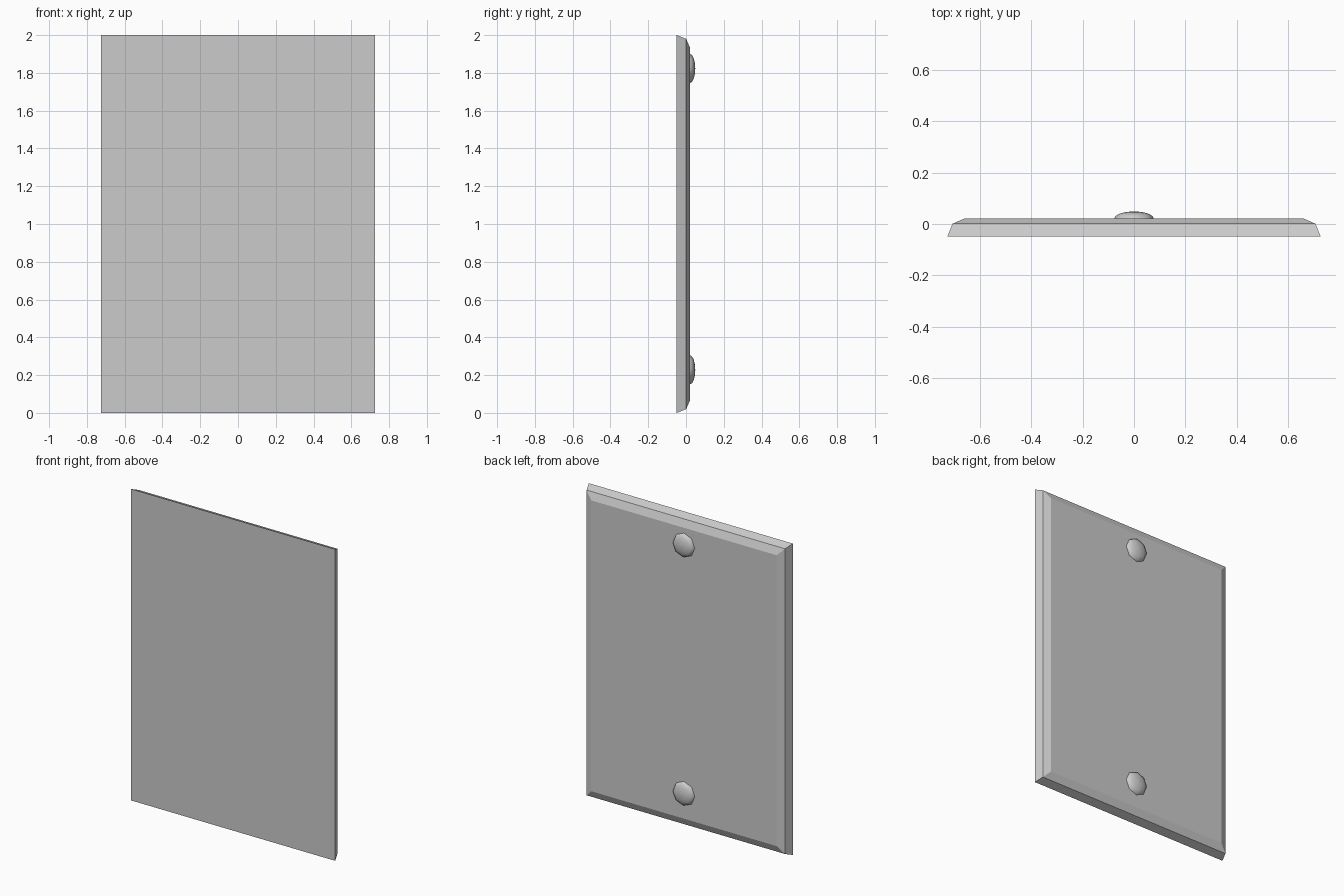
import bpy, bmesh
from math import sin, cos, pi

if "Cube" in bpy.data.objects:
    bpy.data.objects.remove(bpy.data.objects["Cube"])


def loft(name, rings, smooth=False):
    """Join equal-length rings, listed front to back, and cap both ends."""
    bm = bmesh.new()
    loops = [[bm.verts.new(p) for p in ring] for ring in rings]
    n = len(loops[0])
    for a, b in zip(loops, loops[1:]):
        for i in range(n):
            j = (i + 1) % n
            bm.faces.new((a[i], a[j], b[j], b[i]))
    bm.faces.new(loops[0])
    bm.faces.new(loops[-1])
    bmesh.ops.recalc_face_normals(bm, faces=bm.faces[:])
    me = bpy.data.meshes.new(name)
    bm.to_mesh(me)
    bm.free()
    ob = bpy.data.objects.new(name, me)
    bpy.context.collection.objects.link(ob)
    if smooth:
        bpy.ops.object.select_all(action='DESELECT')
        ob.select_set(True)
        bpy.context.view_layer.objects.active = ob
        bpy.ops.object.shade_smooth_by_angle(angle=0.7)
    return ob


# Rectangular panel with two sloped steps behind the flat front
def rectangle(y, inset):
    x, lo, hi = 0.725 - inset, inset, 2 - inset
    return [(-x, y, lo), (x, y, lo), (x, y, hi), (-x, y, hi)]


loft("panel", [rectangle(-0.049, 0), rectangle(0.001, 0.02), rectangle(0.021, 0.066)])


# Eight-sided domed studs on the back
def dome_ring(z, t, radius=0.077, height=0.028):
    r, y = radius * cos(t), 0.021 + height * sin(t)
    return [(r * cos(i * pi / 4), y, z + r * sin(i * pi / 4)) for i in range(8)]


for label, z in (("lower", 0.228), ("upper", 1.823)):
    angles = [0, pi / 8, pi / 4, 3 * pi / 8, 0.49 * pi]
    loft(label + "_stud", [dome_ring(z, t) for t in angles], smooth=True)
